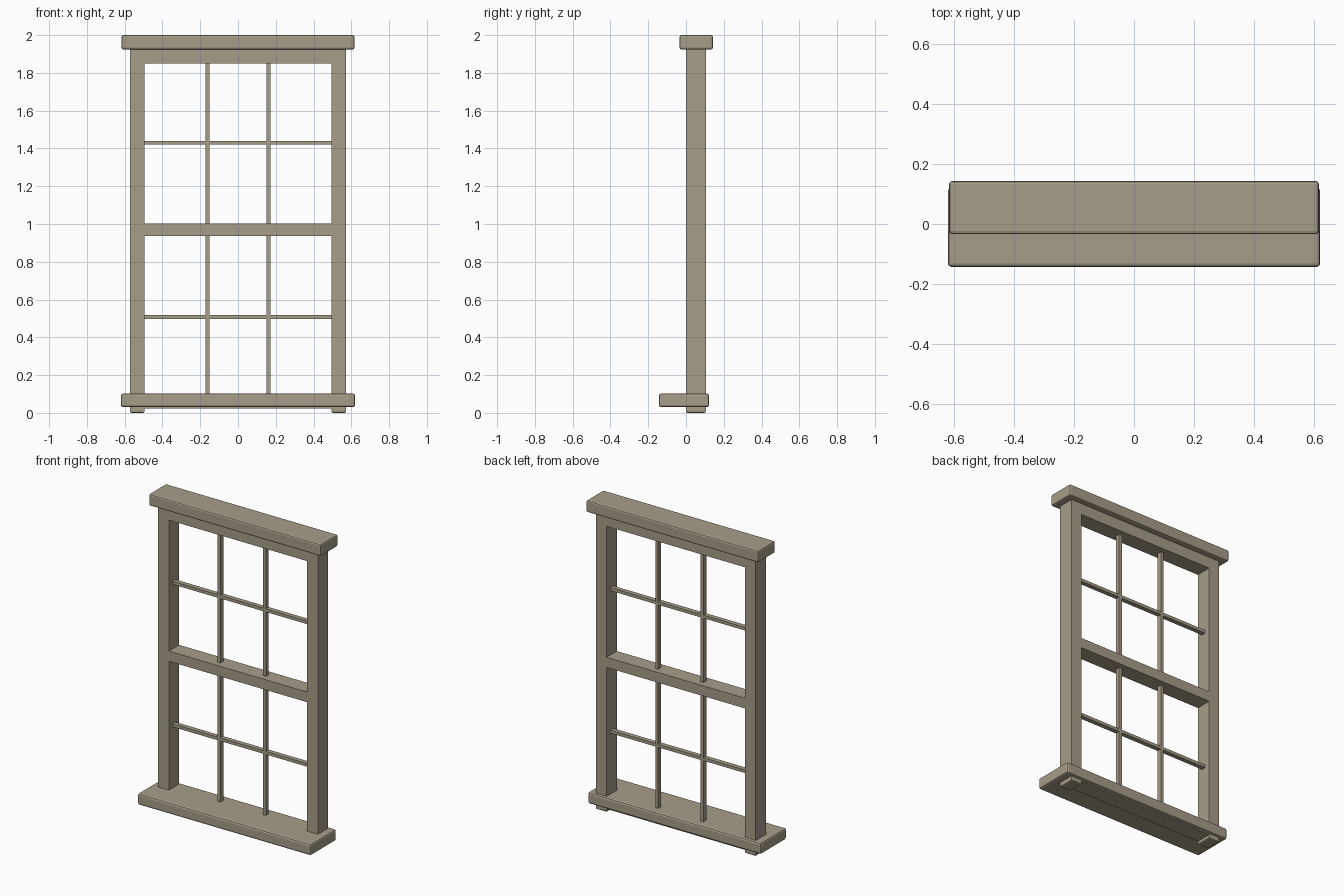
import bpy
import bmesh
from mathutils import Vector

default = bpy.data.objects.get("Cube")
if default:
    bpy.data.objects.remove(default, do_unlink=True)

# Weathered tan paint
paint = bpy.data.materials.new("tan_wood")
paint.use_nodes = True
tan = (0.39, 0.34, 0.25, 1)
paint.diffuse_color = tan
paint.node_tree.nodes["Principled BSDF"].inputs["Base Color"].default_value = tan


def board(name, x, y, z, bevel=0, segments=2, ends_only=False):
    """Box between (min, max) ranges, with optional softened edges."""
    low, high = (Vector(c) for c in zip(x, y, z))
    size, middle = high - low, (low + high) / 2
    bm = bmesh.new()
    bmesh.ops.create_cube(bm, size=1)
    for v in bm.verts:
        v.co = Vector(a * b for a, b in zip(v.co, size))
    if bevel:
        edges = [e for e in bm.edges
                 if not ends_only or abs(e.verts[0].co.z - e.verts[1].co.z) < bevel]
        bmesh.ops.bevel(bm, geom=edges, offset=bevel, segments=segments,
                        profile=0.5, affect='EDGES')
    mesh = bpy.data.meshes.new(name)
    bm.to_mesh(mesh)
    bm.free()
    mesh.materials.append(paint)
    obj = bpy.data.objects.new(name, mesh)
    obj.location = middle
    bpy.context.collection.objects.link(obj)
    return obj


depth = (0, 0.105)
inner, outer = 0.495, 0.572
opening = (-inner, inner)

# Side posts, whose feet show below the sill
board("left_post", (inner, outer), depth, (0, 1.935), 0.008, ends_only=True)
board("right_post", (-outer, -inner), depth, (0, 1.935), 0.008, ends_only=True)

# Rails between the posts
for name, z in (("bottom_rail", (0.022, 0.095)),
                ("middle_rail", (0.937, 1.003)),
                ("top_rail", (1.85, 1.93))):
    board(name, opening, depth, z)

# Projecting sill and head cap
board("sill", (-0.62, 0.62), (-0.143, 0.122), (0.03, 0.103), 0.012)
board("head_cap", (-0.616, 0.616), (-0.034, 0.143), (1.924, 2), 0.01)

# Thin glazing bars
half = 0.01
bar_depth = (0.038, 0.068)
for side, x in (("left", 0.162), ("right", -0.162)):
    board(side + "_vertical_bar", (x - half, x + half), bar_depth, (0.09, 1.86))
for level, z in (("upper", 1.43), ("lower", 0.508)):
    board(level + "_horizontal_bar", opening, bar_depth, (z - half, z + half))
